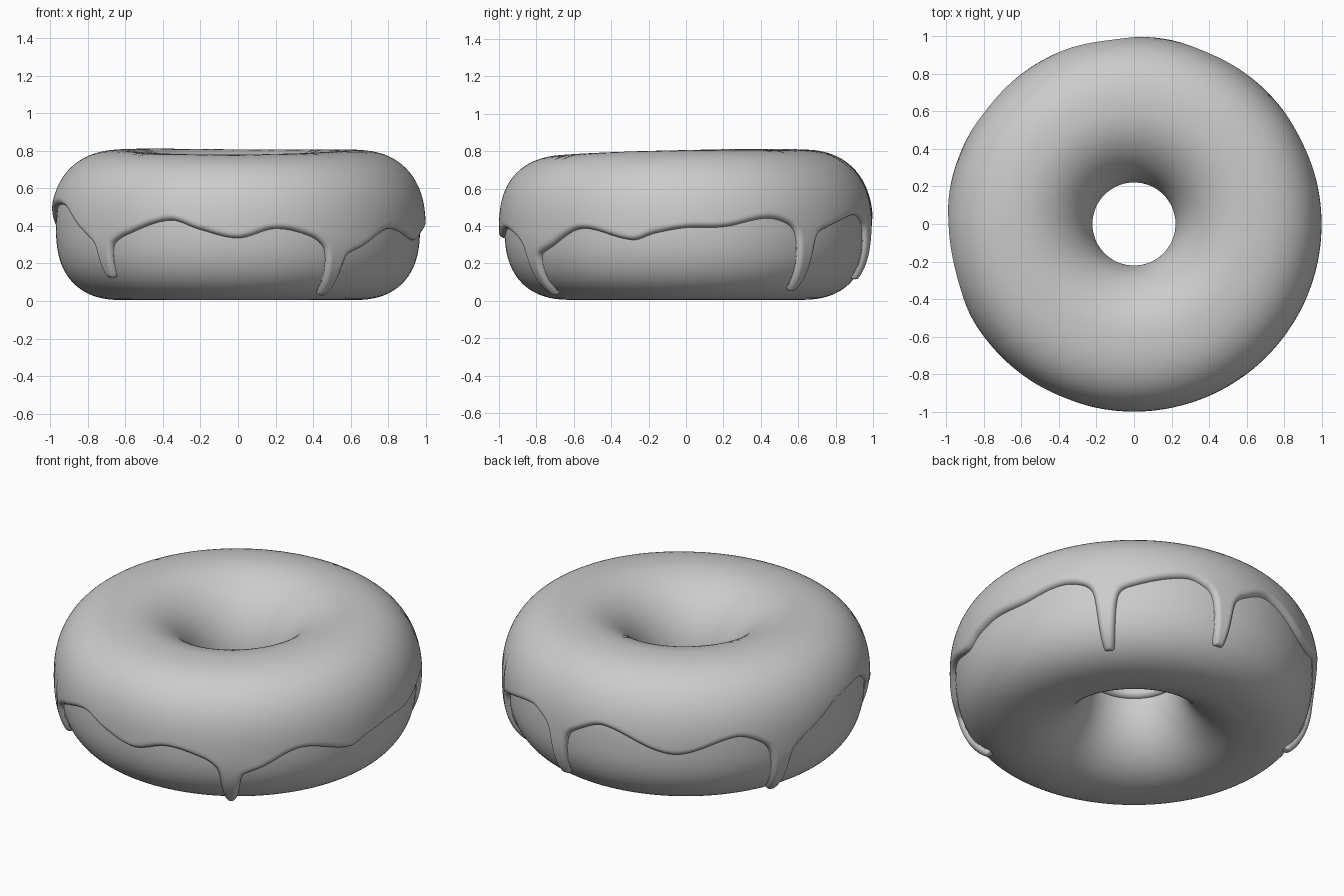
import bpy, bmesh, math
from mathutils import Vector, kdtree

if "Cube" in bpy.data.objects:
    bpy.data.objects.remove(bpy.data.objects["Cube"])

R, A, ZC, H = 0.61, 0.36, 0.3875, 0.3825   # ring radius, section half width, centre height, half height
N_OUT, T = 2.45, 0.03                      # squareness of outer side, icing thickness

grey = bpy.data.materials.new("plain grey")
grey.diffuse_color = (0.6, 0.6, 0.6, 1)
grey.use_nodes = True
grey.node_tree.nodes["Principled BSDF"].inputs["Base Color"].default_value = grey.diffuse_color


def spow(x, p):
    return math.copysign(abs(x) ** p, x)


def surf(th, ph):
    """Point on the dough: th around the ring, ph around the section."""
    c, s = math.cos(ph), math.sin(ph)
    p = 2 / (N_OUT if c > 0 else 2.0)
    r = R + A * spow(c, p)
    z = ZC + H * spow(s, p)
    z += max(0, s) ** 2 * (0.014 * math.sin(th) + 0.006 * math.cos(2 * th + 0.4))
    return Vector((r * math.cos(th), r * math.sin(th), z))


def normal(th, ph):
    e = 0.01
    a = surf(th + e, ph) - surf(th - e, ph)
    b = surf(th, ph + e) - surf(th, ph - e)
    return a.cross(b).normalized()


def make(name, rows, close_section):
    """Skin a ring of point columns."""
    bm = bmesh.new()
    cols = [[bm.verts.new(p) for p in row] for row in rows]
    for i, a in enumerate(cols):
        b = cols[(i + 1) % len(cols)]
        n = len(a)
        for k in range(n if close_section else n - 1):
            m = (k + 1) % n
            f = bm.faces.new((a[k], b[k], b[m], a[m]))
            f.smooth = True
    me = bpy.data.meshes.new(name)
    bm.to_mesh(me)
    bm.free()
    me.materials.append(grey)
    ob = bpy.data.objects.new(name, me)
    bpy.context.collection.objects.link(ob)
    return ob


# Dough ring
make("dough", [[surf(2 * math.pi * i / 144, 2 * math.pi * k / 96) for k in range(96)]
               for i in range(144)], True)

# Wavy lower edge of the icing: (angle in degrees, height)
WAVE = [(0, .39), (12, .395), (26, .44), (34, .41), (41, .32), (48, .38), (67, .46),
        (74, .42), (80, .33), (87, .42), (98, .49), (121, .37), (141, .455), (150, .40),
        (157, .28), (164, .36), (171, .42), (181, .495), (200, .5), (213, .37), (223, .29),
        (232, .35), (248, .43), (258, .38), (270, .335), (282, .385), (294, .34),
        (302.5, .25), (311, .28), (325, .385), (343, .325), (350, .36)]
# Drips: (angle, tip height)
DRIPS = [(41, .065), (80, .12), (157, .07), (223, .13), (302.5, .045)]


def wave(d):
    n = len(WAVE)

    def pt(i):
        q, r = divmod(i, n)
        return WAVE[r][0] + 360 * q, WAVE[r][1]
    i = max(j for j in range(n) if WAVE[j][0] <= d)
    (x0, y0), (x1, y1), (x2, y2), (x3, y3) = (pt(i + o) for o in (-1, 0, 1, 2))
    h = x2 - x1
    t = (d - x1) / h
    m1 = (y2 - y0) / (x2 - x0) * h
    m2 = (y3 - y1) / (x3 - x1) * h
    return ((2*t**3 - 3*t*t + 1) * y1 + (t**3 - 2*t*t + t) * m1
            + (3*t*t - 2*t**3) * y2 + (t**3 - t*t) * m2)


def edge_phi(d):
    z = wave(d)
    for a, tip in DRIPS:
        u = abs((d - a + 180) % 360 - 180) / 2.9
        z -= max(0, z - tip) / (1 + u ** 8)
    return math.asin(spow((z - ZC) / H, N_OUT / 2))


# Columns are denser around the drips
angles, d = [], 0.0
while d < 359.95:
    angles.append(d)
    near = min(abs((d - a + 180) % 360 - 180) for a, _ in DRIPS)
    d += 0.12 if near < 6.5 else 0.8

phis = [edge_phi(a) for a in angles]
pts = []
for i, a in enumerate(angles):
    j = (i + 1) % len(angles)
    a2 = angles[j] if j else 360.0
    p, q = surf(math.radians(a), phis[i]), surf(math.radians(a2), phis[j])
    pts += [p.lerp(q, k / 8) for k in range(8)]
tree = kdtree.KDTree(len(pts))
for i, p in enumerate(pts):
    tree.insert(p, i)
tree.balance()

# Icing shell with a rounded lip along both edges
ROWS, PH_IN = 64, math.radians(180)
rows = []
for a, pe in zip(angles, phis):
    th, col = math.radians(a), []
    for k in range(ROWS + 1):
        ph = pe + (PH_IN - pe) * (1 - math.cos(math.pi * k / ROWS)) / 2
        p = surf(th, ph)
        dist = min(tree.find(p)[2], (PH_IN - ph) * 0.37)
        f = 1 - min(dist / 0.03, 1)
        off = -0.004 + (T + 0.004) * math.sqrt(max(0, 1 - f * f))
        col.append(p + normal(th, ph) * off)
    rows.append(col)
make("icing", rows, False)
